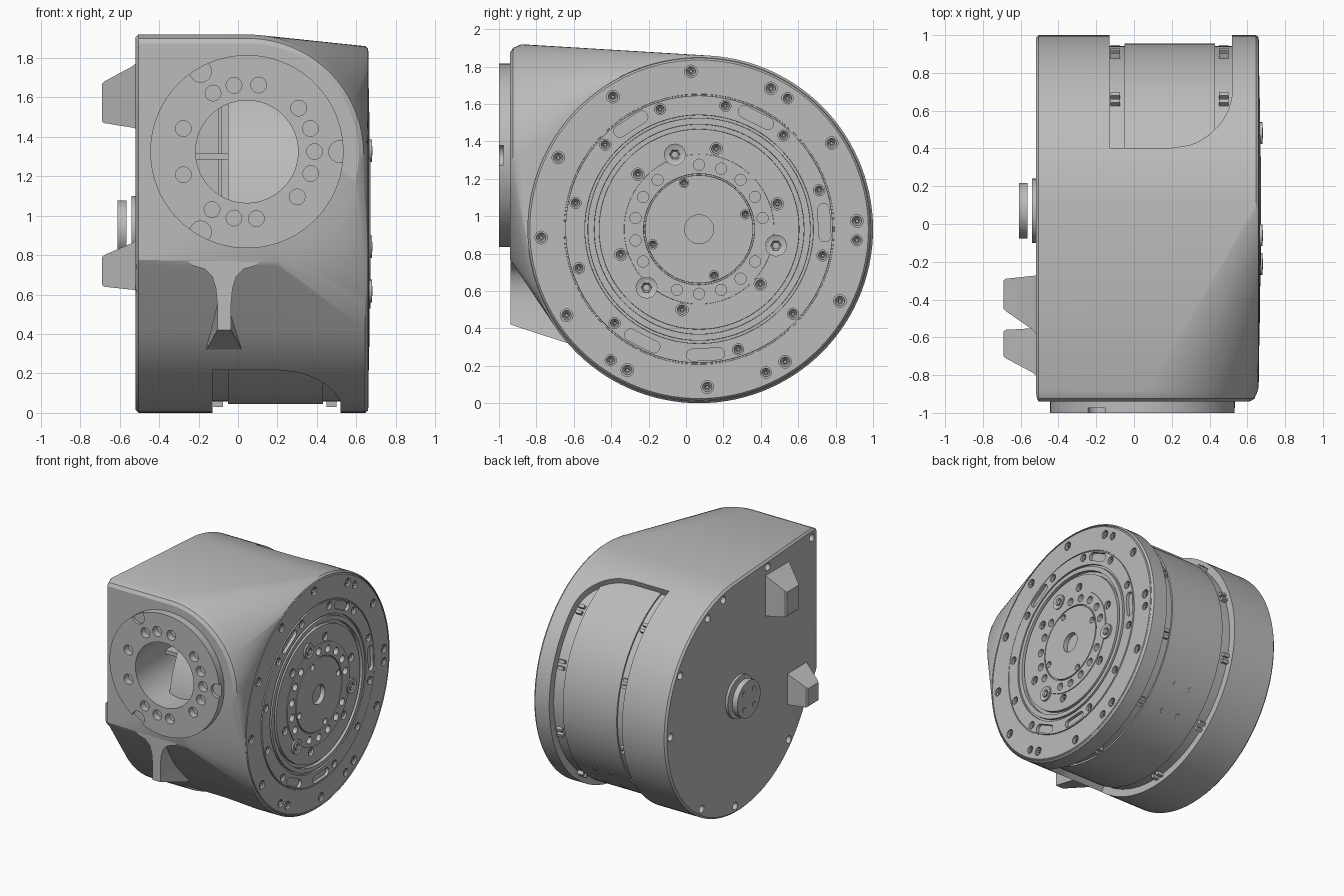
import bpy, bmesh
from math import sin, cos, pi, radians, sqrt
from mathutils import Matrix, Vector

if "Cube" in bpy.data.objects:
    bpy.data.objects.remove(bpy.data.objects["Cube"])

grey = bpy.data.materials.new("machined grey")
grey.use_nodes = True
grey.diffuse_color = (0.5, 0.5, 0.5, 1)
grey.node_tree.nodes["Principled BSDF"].inputs["Base Color"].default_value = (0.5, 0.5, 0.5, 1)

CY, CZ, R = 0.07, 0.93, 0.93      # drum axis and radius
PX, PZ = 0.045, 1.325             # front port centre
TURN = {'x': Matrix.Rotation(pi / 2, 4, 'Y'), 'y': Matrix.Rotation(pi / 2, 4, 'X')}
parts = []


def finish(name, bm):
    bmesh.ops.recalc_face_normals(bm, faces=bm.faces[:])
    me = bpy.data.meshes.new(name)
    bm.to_mesh(me)
    bm.free()
    me.materials.append(grey)
    ob = bpy.data.objects.new(name, me)
    bpy.context.collection.objects.link(ob)
    parts.append(ob)
    return ob


def polar(r, deg, x=0.0):
    """Point around the drum axis."""
    return Vector((x, CY + r * cos(radians(deg)), CZ + r * sin(radians(deg))))


def port(r, deg, y=0.0):
    """Point around the front port axis."""
    return Vector((PX + r * cos(radians(deg)), y, PZ + r * sin(radians(deg))))


def cyl(bm, axis, c, r, a, b, seg=32, r2=None):
    """Cylinder from a to b along an axis, through point c."""
    c = Vector(c)
    c['xyz'.index(axis)] = (a + b) / 2
    return bmesh.ops.create_cone(bm, cap_ends=True, segments=seg, radius1=r, radius2=r2 or r,
                                 depth=abs(b - a), matrix=Matrix.Translation(c) @ TURN[axis])


def loft(bm, *rings):
    """Closed solid through rings of equal point count."""
    vs = [[bm.verts.new(p) for p in ring] for ring in rings]
    n = len(vs[0])
    bm.faces.new(vs[0])
    bm.faces.new(vs[-1])
    for a, b in zip(vs, vs[1:]):
        for i in range(n):
            bm.faces.new((a[i], a[(i + 1) % n], b[(i + 1) % n], b[i]))


def cut(ob, bm):
    cutter = finish("cutter", bm)
    cutter.hide_render = True
    mod = ob.modifiers.new("cut", 'BOOLEAN')
    mod.operation, mod.solver, mod.object = 'DIFFERENCE', 'EXACT', cutter
    bpy.context.view_layer.objects.active = ob
    bpy.ops.object.modifier_apply(modifier="cut")
    parts.remove(cutter)
    bpy.data.objects.remove(cutter)


def box(bm, lo, hi):
    lo, hi = Vector(lo), Vector(hi)
    bmesh.ops.create_cube(bm, size=1, matrix=Matrix.Translation((lo + hi) / 2)
                          @ Matrix.Diagonal((*(hi - lo), 1)))


# Housing: hull of the drum and the squared front with its rounded right side
bm = bmesh.new()
for x, r in ((-0.52, R - 0.015), (-0.505, R), (0.645, R), (0.66, R - 0.012)):
    for i in range(120):
        bm.verts.new(polar(r, i * 3, x))
for y, d in ((-0.94, 0.045), (-0.925, 0.02), (-0.88, 0)):
    for i in range(56):
        a = radians(90 - i * 3)
        bm.verts.new((0.05 + (0.607 - d) * cos(a), y, 1.312 + (0.607 - d) * sin(a)))
    for x in (-0.505, -0.52 + d / 3):
        e = d + (0 if x == -0.505 else 0.015)
        bm.verts.new((x, y, 1.919 - e))
        bm.verts.new((x, y, 0.73 + e))
hull = bmesh.ops.convex_hull(bm, input=bm.verts[:])
bmesh.ops.delete(bm, geom=list({v for v in hull["geom_interior"] if isinstance(v, bmesh.types.BMVert)}),
                 context='VERTS')
housing = finish("housing", bm)

# Housing cuts: rear window with rounded corners, port bore, flange seat, cover screw holes
bm = bmesh.new()
top, low, corner = 69, -130, 22
sections = []
for i in range(200):
    a = top - i
    d = min(top - a, a - low, corner) / corner
    x = 0.2 + 0.32 * sqrt(max(0, 1 - (1 - d) ** 2))
    sections.append([polar(0.872, a, -0.13), polar(1.2, a, -0.13), polar(1.2, a, x), polar(0.872, a, x)])
loft(bm, *sections)
cyl(bm, 'y', port(0, 0), 0.26, -1.1, -0.3, 64)
cyl(bm, 'x', polar(0, 0), 0.915, 0.6, 0.8, 120)
cover_screws = [polar(0.87, a) for a in (77, 63, 31, 0, -57, -87, -137)]
cover_screws += [Vector((0, -0.86, 1.85)), Vector((0, -0.3, 1.83))]
for p in cover_screws:
    cyl(bm, 'x', p, 0.03, -0.6, -0.47, 16)
cut(housing, bm)

# Motor drum seen through the rear window and the bore
bm = bmesh.new()
cyl(bm, 'x', polar(0, 0), 0.885, -0.05, 0.43, 128)
finish("motor_drum", bm)
bm = bmesh.new()
for x in (0.12, 0.26):
    for a in (-36, -50):
        m = Matrix.Translation(polar(0.883, a, x)) @ Matrix.Rotation(radians(a - 90), 4, 'X')
        bmesh.ops.create_cone(bm, cap_ends=True, segments=16, radius1=0.02, radius2=0.02, depth=0.012, matrix=m)
finish("motor_plugs", bm)

# Clips in the gaps beside the motor
bm = bmesh.new()
for a in (48, 20, -15, -50, -85):
    for x in (-0.1, 0.475):
        for s in (-1.6, 1.6):
            m = Matrix.Translation(polar(0.88, a + s, x)) @ Matrix.Rotation(radians(a), 4, 'X')
            bmesh.ops.create_cube(bm, size=1, matrix=m @ Matrix.Diagonal((0.05, 0.04, 0.025, 1)))
finish("motor_clips", bm)

# Bracket inside the bore
bm = bmesh.new()
box(bm, (-0.25, -0.62, 1.285), (-0.05, -0.5, 1.315))
box(bm, (-0.1, -0.6, 1.05), (-0.08, -0.3, 1.6))
finish("bore_bracket", bm)

# Output flange: turned profile as (x, radius)
profile = [(0.635, 0), (0.635, 0.077), (0.672, 0.077), (0.672, 0.288), (0.66, 0.289), (0.66, 0.296),
           (0.671, 0.297), (0.671, 0.4), (0.665, 0.401), (0.665, 0.535), (0.64, 0.536), (0.64, 0.56),
           (0.668, 0.561), (0.668, 0.595), (0.65, 0.596), (0.65, 0.61), (0.665, 0.611), (0.665, 0.714),
           (0.655, 0.715), (0.655, 0.722), (0.661, 0.723), (0.661, 0.905), (0.65, 0.915), (0.6, 0.915), (0.6, 0)]
bm = bmesh.new()
vs = [bm.verts.new((x, CY + r, CZ)) for x, r in profile]
es = [bm.edges.new(p) for p in zip(vs, vs[1:])]
bmesh.ops.spin(bm, geom=vs + es, cent=polar(0, 0), axis=(1, 0, 0), angle=2 * pi, steps=120)
bmesh.ops.remove_doubles(bm, verts=bm.verts[:], dist=0.0001)
flange = finish("output_flange", bm)

bosses = (108, 228, 348)
bolts = [(0.845, 3 + 30 * k, 0.034) for k in range(12)]
bolts += [(0.845, a, 0.03) for a in (-4, 56, 236, 295)]
bolts += [(0.675, 18 + 30 * k, 0.03) for k in range(12) if k != 8]
bolts += [(0.44, 18 + 60 * k, 0.033) for k in range(6)]
bolts += [(0.26, a, 0.025) for a in (18, 108, 198, 288)]
pins = [10 + 20 * k for k in range(18) if 10 + 20 * k not in (110, 230, 350)]

bm = bmesh.new()
for r, a, s in bolts:
    cyl(bm, 'x', polar(r, a), s, 0.63, 0.75, 16)
for a in pins:
    cyl(bm, 'x', polar(0.345, a), 0.03, 0.625, 0.75, 16)
for a in (3, 63, 123, 243, 273):
    side = polar(1, a + 90) - polar(0, 0)
    up = polar(1, a) - polar(0, 0)
    outline = []
    for i in range(24):
        t = 2 * pi * (i + 0.5) / 24
        shift = 0.07 if cos(t) > 0 else -0.07
        outline.append(polar(0.67, a) + side * (shift + 0.032 * cos(t)) + up * 0.032 * sin(t))
    loft(bm, *[[p + Vector((x, 0, 0)) for p in outline] for x in (0.64, 0.75)])
cut(flange, bm)

# Bolt heads with hex sockets, and three larger bosses
bm = bmesh.new()
heads = [(r, a, s * 0.75, 0.655) for r, a, s in bolts] + [(0.42, a, 0.058, 0.68) for a in bosses]
for r, a, s, x in heads:
    for size, seg, end in ((s, 24, x), (s * 0.5, 6, x + 0.002)):
        vs = cyl(bm, 'x', polar(r, a), size, 0.61, end, seg)["verts"]
        cap = [f for f in {f for v in vs for f in v.link_faces}
               if f.calc_center_median().x > end - 0.001]
        bmesh.ops.inset_region(bm, faces=cap, thickness=size * 0.35, depth=-0.01)
finish("flange_bolts", bm)

# Front port ring with bolt holes and rim notches
bm = bmesh.new()
cyl(bm, 'y', port(0, 0), 0.49, -1.0, -0.93, 96)
ring = finish("port_ring", bm)
bm = bmesh.new()
cyl(bm, 'y', port(0, 0), 0.26, -1.1, -0.8, 64)
for a in (0, 20, 40, 80, 101, 120, 160, 200, 239, 259, 278, 318, 341):
    cyl(bm, 'y', port(0.343, a), 0.04, -1.1, -0.945, 20)
for a in (0, 120, 240):
    cyl(bm, 'y', port(0.47, a), 0.055, -1.1, -0.975, 24)
cut(ring, bm)

# Front rib, flared at top and foot
bm = bmesh.new()
half = [(0.035, 0.42), (0.035, 0.55), (0.042, 0.63), (0.06, 0.69), (0.1, 0.73), (0.17, 0.75), (0.2, 0.8)]
mid = -0.07
front = [(mid + w, -0.939, z) for w, z in half] + [(mid - w, -0.939, z) for w, z in reversed(half)]
back = [(x + (0.06 if x > mid else -0.06) * (z < 0.5), -0.6, z - 0.11 * (z < 0.5)) for x, y, z in front]
loft(bm, front, back)
finish("front_rib", bm)

# Cover feet: tapered blocks as (y0, y1, z0, z1) at base and tip
def rect(x, y0, y1, z0, z1):
    return [(x, y0, z0), (x, y1, z0), (x, y1, z1), (x, y0, z1)]


for name, base, tip in (("upper_foot", (-0.59, -0.27, 1.44, 1.78), (-0.46, -0.29, 1.47, 1.68)),
                        ("lower_foot", (-0.81, -0.55, 0.62, 0.88), (-0.71, -0.56, 0.64, 0.80))):
    bm = bmesh.new()
    neck = [b + (t - b) * 0.22 for b, t in zip(base, tip)]
    loft(bm, rect(-0.51, *base), rect(-0.535, *neck), rect(-0.68, *tip),
         rect(-0.69, tip[0] + 0.01, tip[1] - 0.01, tip[2] + 0.01, tip[3] - 0.01))
    finish(name, bm)

# Cover hub with four holes
bm = bmesh.new()
cyl(bm, 'x', polar(0, 0), 0.17, -0.54, -0.51, 48)
cyl(bm, 'x', polar(0, 0), 0.135, -0.57, -0.53, 48)
cyl(bm, 'x', polar(0, 0), 0.148, -0.61, -0.565, 48)
cyl(bm, 'x', polar(0, 0), 0.138, -0.62, -0.61, 48, 0.148)
hub = finish("cover_hub", bm)
bm = bmesh.new()
for k in range(4):
    cyl(bm, 'x', polar(0.09, 45 + 90 * k), 0.018, -0.7, -0.6, 16)
cut(hub, bm)

# Smooth shading with sharp edges kept
bpy.ops.object.select_all(action='DESELECT')
for ob in parts:
    ob.select_set(True)
bpy.context.view_layer.objects.active = housing
bpy.ops.object.shade_smooth_by_angle(angle=radians(30))
